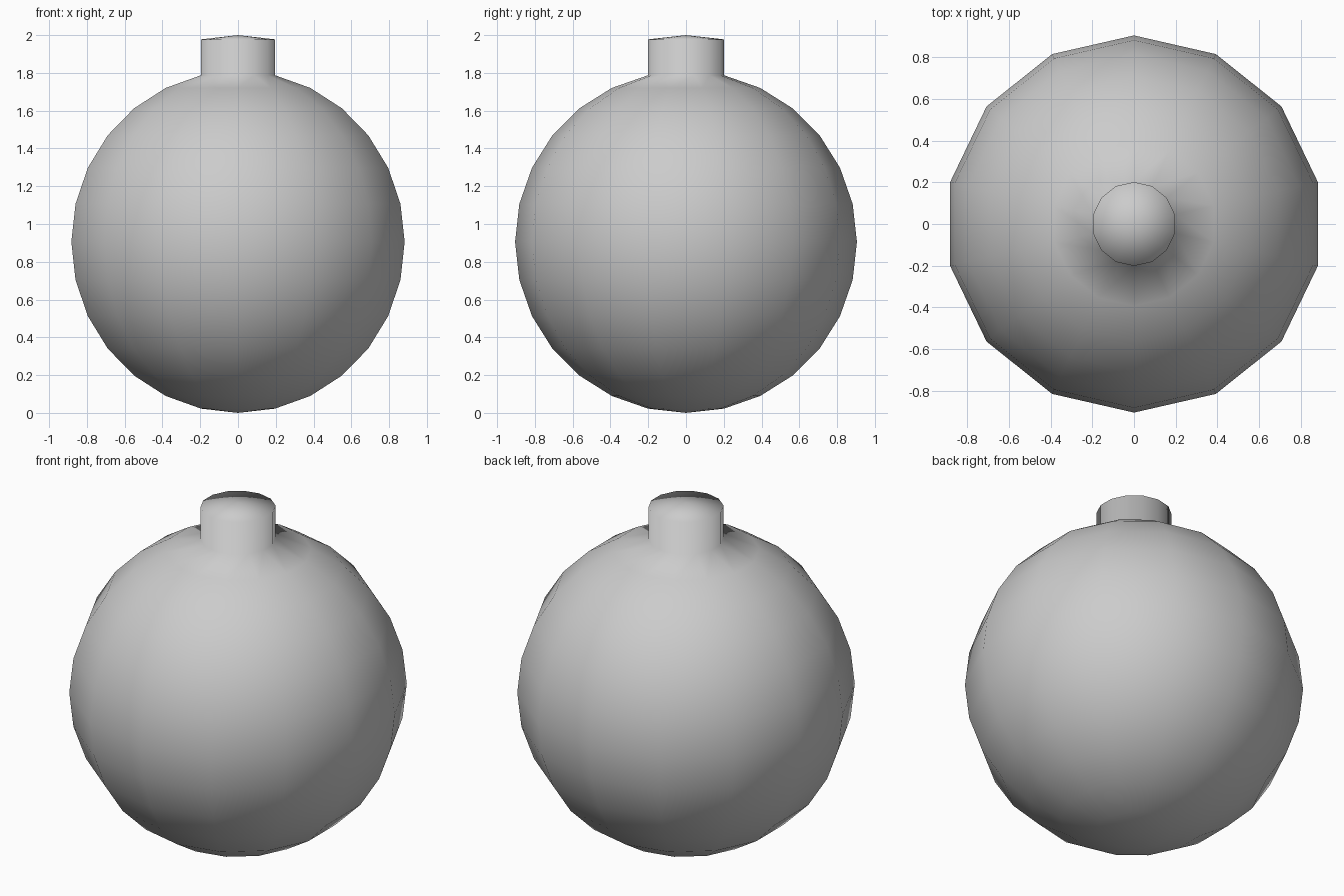
import bpy, bmesh
from math import sin, cos, pi, tau
from mathutils import Vector

if "Cube" in bpy.data.objects:
    bpy.data.objects.remove(bpy.data.objects["Cube"])

R = 0.905      # ball radius
NECK = 0.19    # height of the neck
N = 14         # segments and rings


def lathe(name, profile, steps):
    """Revolve a (radius, z) profile round the z axis, first seam on -y."""
    bm = bmesh.new()
    vs = [bm.verts.new((0, -r, z)) for r, z in profile]
    es = [bm.edges.new(pair) for pair in zip(vs, vs[1:])]
    bmesh.ops.spin(bm, geom=vs + es, cent=(0, 0, 0), axis=(0, 0, 1),
                   angle=tau, steps=steps, use_merge=False)
    bmesh.ops.remove_doubles(bm, verts=bm.verts[:], dist=0.0005)
    bmesh.ops.recalc_face_normals(bm, faces=bm.faces[:])
    for f in bm.faces:
        f.smooth = True
    mesh = bpy.data.meshes.new(name)
    bm.to_mesh(mesh)
    bm.free()
    ob = bpy.data.objects.new(name, mesh)
    bpy.context.collection.objects.link(ob)
    return ob


# Ball profile from the bottom pole up to the last ring below the top pole
profile = [(R * sin(pi * i / N), R - R * cos(pi * i / N)) for i in range(N)]
# Neck: the last ring and the domed cap are raised
profile += [(profile[-1][0], profile[-1][1] + NECK), (0, 2 * R + NECK)]

lathe("round_body_with_neck", profile, N)
